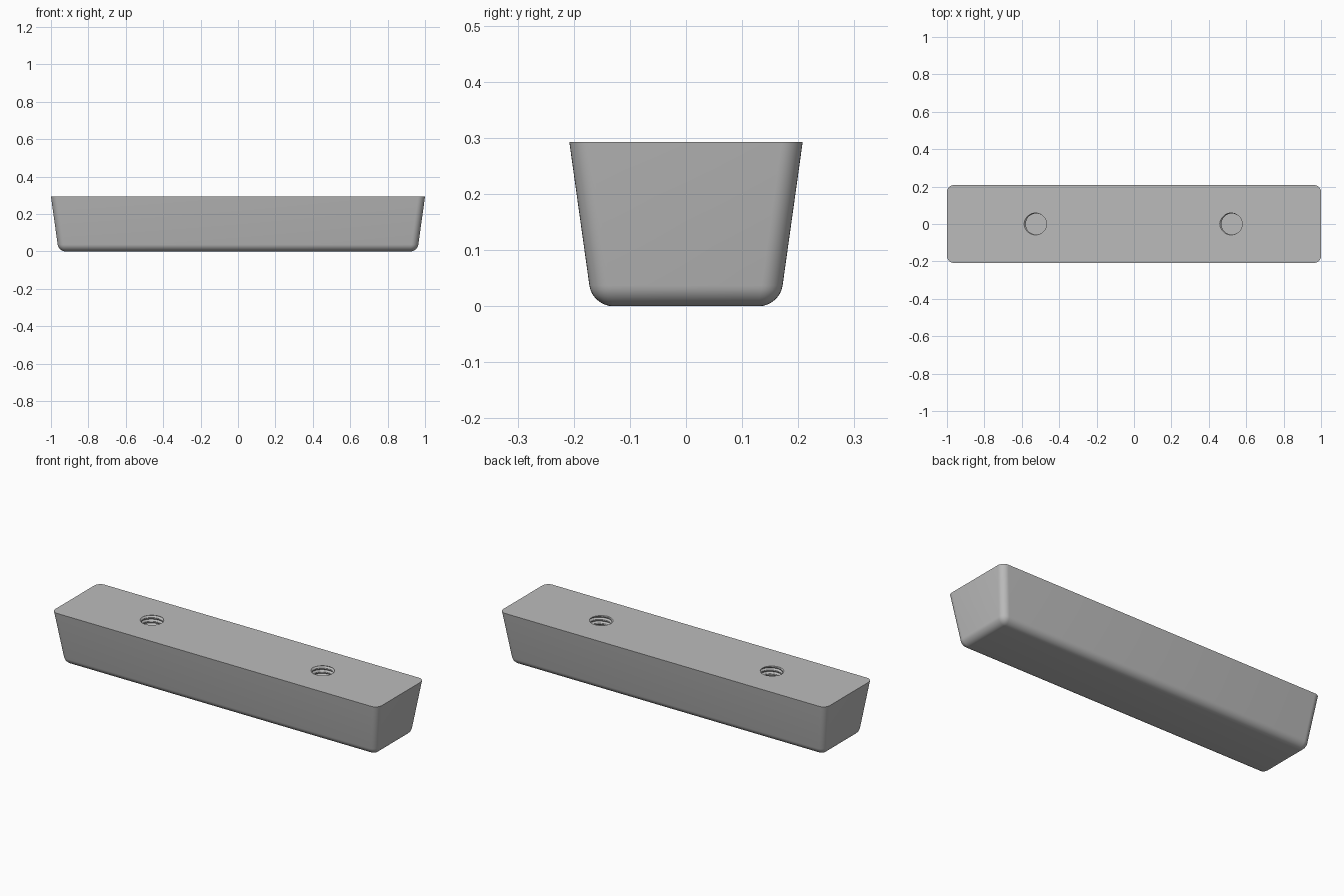
import bpy, bmesh, math

if "Cube" in bpy.data.objects:
    bpy.data.objects.remove(bpy.data.objects["Cube"], do_unlink=True)

HEIGHT = 0.293
TOP = (1.0, 0.208)        # half sizes of the upper face
BASE = (0.959, 0.167)     # half sizes of the lower face
HOLE_X, HOLE_R, HOLE_DEPTH = 0.523, 0.056, 0.2
PITCH, GROOVE, STEPS = 0.021, 0.009, 32

grey = bpy.data.materials.new("plain grey")
grey.use_nodes = True
colour = (0.5, 0.5, 0.5, 1)
grey.diffuse_color = colour
grey.node_tree.nodes["Principled BSDF"].inputs["Base Color"].default_value = colour


def make_object(name, bm):
    bmesh.ops.recalc_face_normals(bm, faces=bm.faces)
    mesh = bpy.data.meshes.new(name)
    bm.to_mesh(mesh)
    bm.free()
    mesh.materials.append(grey)
    obj = bpy.data.objects.new(name, mesh)
    bpy.context.collection.objects.link(obj)
    return obj


# Tapered bar, rounded on its corners and lower rim
def make_bar():
    bm = bmesh.new()
    bmesh.ops.create_cube(bm, size=2)
    for v in bm.verts:
        half = TOP if v.co.z > 0 else BASE
        v.co.x *= half[0]
        v.co.y *= half[1]
        v.co.z = HEIGHT if v.co.z > 0 else 0
    rounded = [e for e in bm.edges if min(v.co.z for v in e.verts) < HEIGHT / 2]
    bmesh.ops.bevel(bm, geom=rounded, offset=0.037, offset_type='OFFSET',
                    segments=8, profile=0.5, affect='EDGES', clamp_overlap=True)
    return make_object("tapered_bar", bm)


# Solid shaped like a tapped hole: a cylinder with a helical V ridge
def make_thread_cutter(x):
    bm = bmesh.new()
    floor = HEIGHT - HOLE_DEPTH
    count = int((HOLE_DEPTH + 0.5 * PITCH) / PITCH * STEPS)
    rings = []
    for j in range(count + 1):
        z = floor + j * PITCH / STEPS
        ring = []
        for i in range(STEPS):
            turn = i / STEPS
            phase = ((z - HEIGHT) / PITCH - (turn - 0.5) + 0.5) % 1 - 0.5
            r = HOLE_R + GROOVE * max(0, 1 - abs(phase) / 0.35)
            a = turn * math.tau
            ring.append(bm.verts.new((x + r * math.cos(a), r * math.sin(a), z)))
        rings.append(ring)
    # Triangles split along the helix keep the ridge crisp
    for low, high in zip(rings, rings[1:]):
        for i in range(STEPS):
            k = (i + 1) % STEPS
            bm.faces.new((low[i], low[k], high[k]))
            bm.faces.new((low[i], high[k], high[i]))
    bm.faces.new(rings[0])
    bm.faces.new(rings[-1])
    cutter = make_object("thread_cutter", bm)
    cutter.hide_render = True
    return cutter


bar = make_bar()
bpy.context.view_layer.objects.active = bar
for side in (-1, 1):
    cutter = make_thread_cutter(side * HOLE_X)
    mod = bar.modifiers.new("threaded hole", 'BOOLEAN')
    mod.operation = 'DIFFERENCE'
    mod.solver = 'EXACT'
    mod.object = cutter
    bpy.ops.object.modifier_apply(modifier=mod.name)
    bpy.data.objects.remove(cutter, do_unlink=True)

# Smooth shading with crisp upper rim and threads
for o in bpy.context.selected_objects:
    o.select_set(False)
bar.select_set(True)
bpy.ops.object.shade_smooth_by_angle(angle=math.radians(30))
